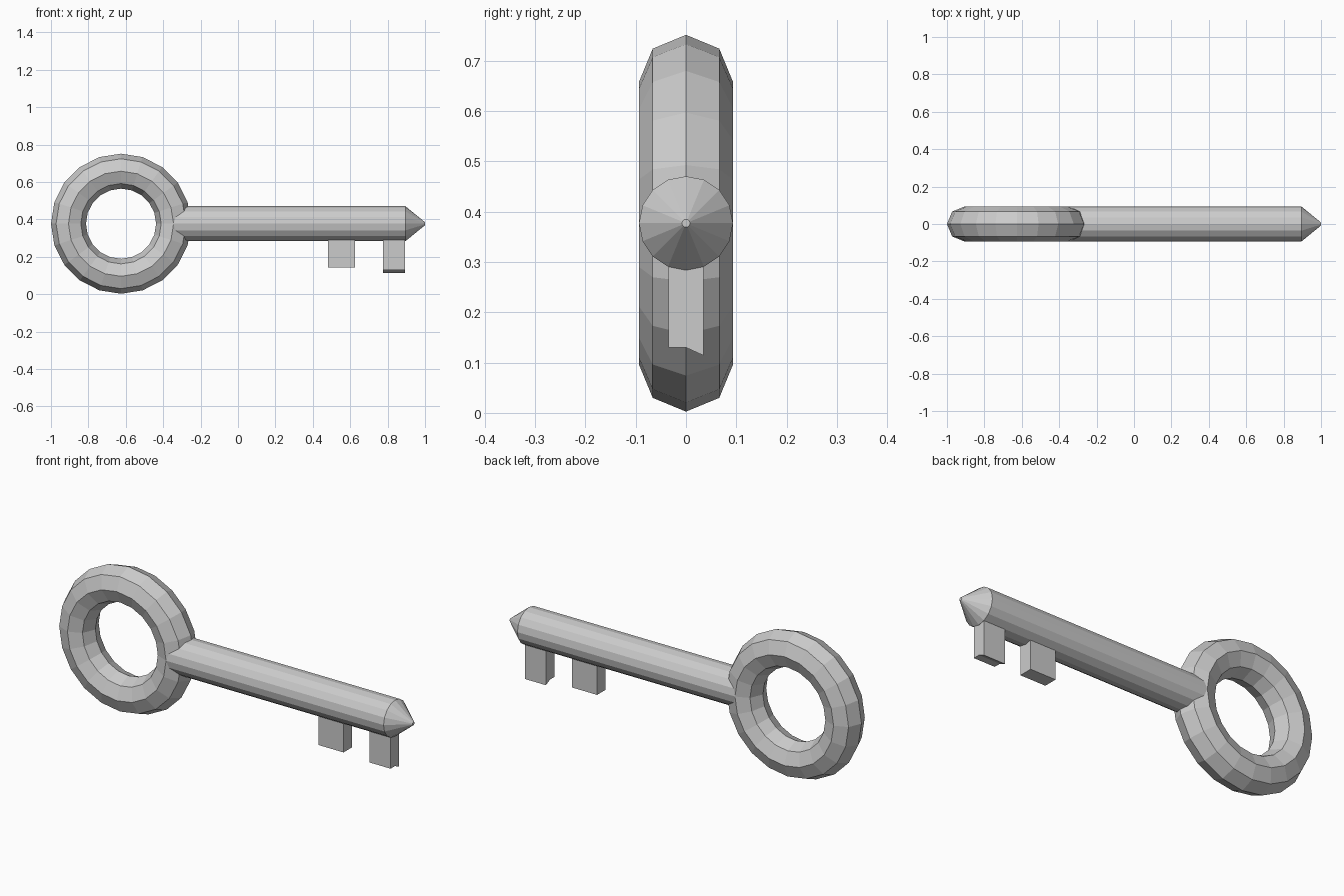
import bpy, bmesh
from math import pi
from mathutils import Matrix

if "Cube" in bpy.data.objects:
    bpy.data.objects.remove(bpy.data.objects["Cube"])

AXIS_Z = 0.377
TUBE = 0.0935


def make_object(name, bm):
    bmesh.ops.recalc_face_normals(bm, faces=bm.faces)
    mesh = bpy.data.meshes.new(name)
    bm.to_mesh(mesh)
    bm.free()
    obj = bpy.data.objects.new(name, mesh)
    bpy.context.collection.objects.link(obj)
    return obj


def cone_x(bm, x0, x1, r0, r1, sides=16):
    # Tapered cylinder running along x
    place = Matrix.Translation(((x0 + x1) / 2, 0, AXIS_Z)) @ Matrix.Rotation(pi / 2, 4, 'Y')
    bmesh.ops.create_cone(bm, cap_ends=True, segments=sides, radius1=r0,
                          radius2=r1, depth=x1 - x0, matrix=place)


def tooth(name, x0, x1, profile):
    # Extrude a y-z profile along x
    bm = bmesh.new()
    face = bm.faces.new([bm.verts.new((x0, y, z)) for y, z in profile])
    new = bmesh.ops.extrude_face_region(bm, geom=[face], use_keep_orig=True)["geom"]
    verts = [g for g in new if isinstance(g, bmesh.types.BMVert)]
    bmesh.ops.translate(bm, verts=verts, vec=(x1 - x0, 0, 0))
    return make_object(name, bm)


# Ring handle
bpy.ops.mesh.primitive_torus_add(major_segments=20, minor_segments=8,
                                 major_radius=0.281, minor_radius=TUBE,
                                 location=(-0.6255, 0, AXIS_Z), rotation=(pi / 2, 0, 0))
bpy.context.object.name = "ring_handle"

# Shaft
bm = bmesh.new()
cone_x(bm, -0.344, 0.895, TUBE, TUBE)
make_object("shaft", bm)

# Pointed tip
bm = bmesh.new()
cone_x(bm, 0.895, 1.0, TUBE, 0.008)
make_object("tip", bm)

# Teeth
W, TOP = 0.035, 0.34
tooth("inner_tooth", 0.482, 0.626, [(-W, TOP), (-W, 0.142), (W, 0.142), (W, TOP)])
tooth("outer_tooth", 0.774, 0.894,
      [(-W, TOP), (-W, 0.13), (0, 0.13), (W, 0.114), (W, TOP)])
